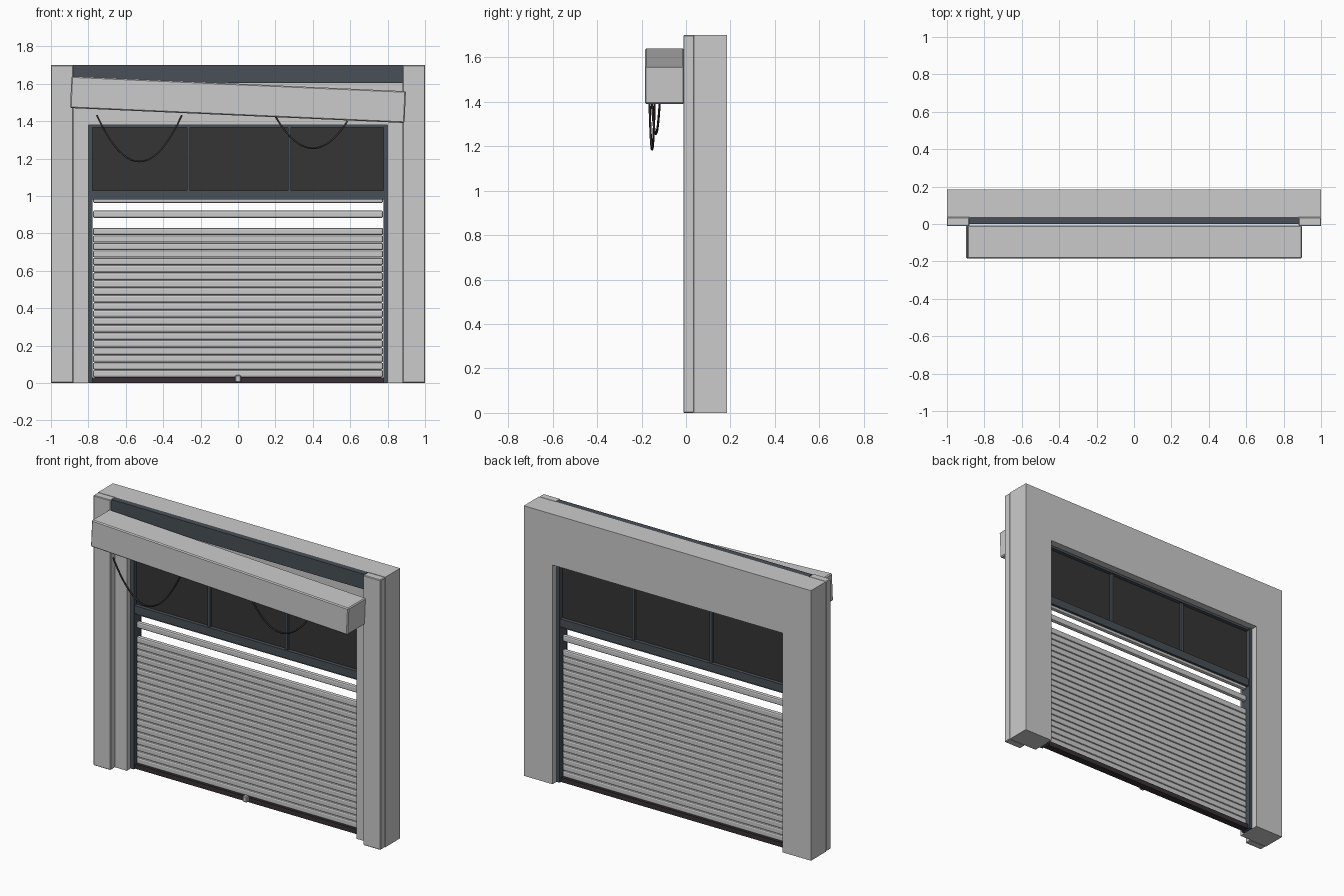
import bpy, bmesh, math
from mathutils import Vector

if "Cube" in bpy.data.objects:
    bpy.data.objects.remove(bpy.data.objects["Cube"])


def material(name, rgb):
    m = bpy.data.materials.new(name)
    m.diffuse_color = (*rgb, 1)
    m.use_nodes = True
    m.node_tree.nodes["Principled BSDF"].inputs["Base Color"].default_value = m.diffuse_color
    return m


steel = material("dark_steel", (0.065, 0.08, 0.095))
glass = material("dark_glass", (0.035, 0.035, 0.035))
rubber = material("dark_rubber", (0.04, 0.03, 0.035))


def finish(bm, name, mat=None):
    bmesh.ops.recalc_face_normals(bm, faces=bm.faces)
    me = bpy.data.meshes.new(name)
    bm.to_mesh(me)
    bm.free()
    ob = bpy.data.objects.new(name, me)
    bpy.context.collection.objects.link(ob)
    if mat:
        me.materials.append(mat)
    return ob


def box(name, x, y, z, mat=None, bevel=0.0, segments=1):
    """Box from (min, max) ranges, centred on its own origin."""
    bm = bmesh.new()
    bmesh.ops.create_cube(bm, size=1)
    bmesh.ops.scale(bm, vec=(x[1] - x[0], y[1] - y[0], z[1] - z[0]), verts=bm.verts)
    if bevel:
        bmesh.ops.bevel(bm, geom=bm.edges[:], offset=bevel, segments=segments,
                        profile=0.5, affect='EDGES')
    ob = finish(bm, name, mat)
    ob.location = (sum(x) / 2, sum(y) / 2, sum(z) / 2)
    return ob


# Wall: portal profile extruded in depth
bm = bmesh.new()
outline = [(-1, 0), (-1, 1.7), (1, 1.7), (1, 0), (0.8, 0), (0.8, 1.38), (-0.8, 1.38), (-0.8, 0)]
face = bm.faces.new([bm.verts.new((x, 0.037, z)) for x, z in outline])
ext = bmesh.ops.extrude_face_region(bm, geom=[face])
bmesh.ops.translate(bm, vec=(0, 0.148, 0),
                    verts=[v for v in ext["geom"] if isinstance(v, bmesh.types.BMVert)])
finish(bm, "wall")

# Pilasters and dark fascia between them
for side, s in (("left", -1), ("right", 1)):
    box(f"pilaster_{side}", sorted((s * 0.88, s * 1.0)), (-0.012, 0.037), (0, 1.7), bevel=0.004)
box("fascia", (-0.88, 0.88), (0.0, 0.037), (1.605, 1.7), steel)

# Door frame
for side, s in (("left", -1), ("right", 1)):
    box(f"jamb_{side}", sorted((s * 0.778, s * 0.8)), (0.075, 0.145), (0, 1.38), steel)
box("frame_head", (-0.778, 0.778), (0.08, 0.14), (1.365, 1.38), steel)
box("transom_bar", (-0.778, 0.778), (0.08, 0.14), (0.98, 1.03), steel)
for i, x in enumerate((-0.265, 0.275)):
    box(f"mullion_{i}", (x - 0.009, x + 0.009), (0.088, 0.132), (1.03, 1.365), steel)
box("transom_glass", (-0.778, 0.778), (0.103, 0.117), (1.03, 1.365), glass)

# Shutter slats: a closed stack and two loose ones above
for i, z in enumerate([0.05 + 0.04 * k for k in range(20)] + [0.902, 0.982]):
    slat = box(f"slat_{i}", (-0.776, 0.776), (0.096, 0.124), (z - 0.0195, z + 0.0195),
               bevel=0.009, segments=2)
box("bottom_rail", (-0.778, 0.778), (0.088, 0.132), (0, 0.03), rubber)
box("pull_handle", (-0.015, 0.015), (0.065, 0.09), (0.005, 0.042), bevel=0.004)

# Sagging shutter housing
housing = box("shutter_housing", (-0.895, 0.895), (-0.185, -0.008), (1.43, 1.6), bevel=0.006)
housing.rotation_euler.y = math.atan2(0.08, 1.79)


def cable(name, a, b, sag):
    """Hanging cable: parabola swept with a round section."""
    cu = bpy.data.curves.new(name, 'CURVE')
    cu.dimensions = '3D'
    cu.bevel_depth = 0.005
    cu.bevel_resolution = 1
    cu.use_fill_caps = True
    sp = cu.splines.new('POLY')
    n = 20
    sp.points.add(n)
    for i in range(n + 1):
        t = i / n
        p = Vector(a).lerp(Vector(b), t)
        p.z -= 4 * sag * t * (1 - t)
        sp.points[i].co = (*p, 1)
    cu.materials.append(rubber)
    bpy.context.collection.objects.link(bpy.data.objects.new(name, cu))


# Loose cables
cable("cable_left", (-0.755, -0.165, 1.432), (-0.3, -0.14, 1.432), 0.248)
cable("cable_right", (0.2, -0.155, 1.425), (0.585, -0.118, 1.4), 0.157)
